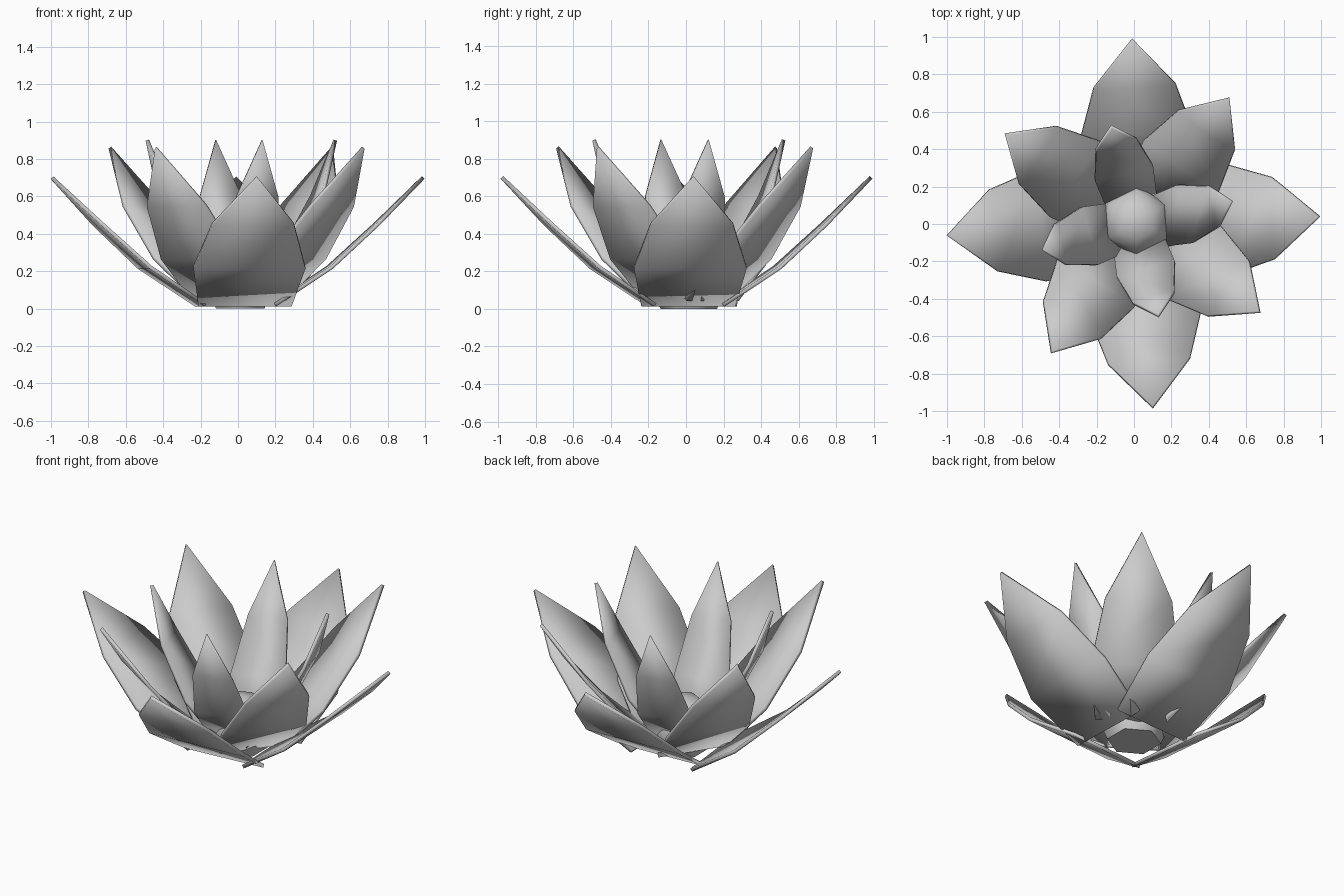
import bpy
from math import sin, cos, pi, radians
from mathutils import Vector

if "Cube" in bpy.data.objects:
    bpy.data.objects.remove(bpy.data.objects["Cube"])


def make_object(name, verts, faces):
    mesh = bpy.data.meshes.new(name)
    mesh.from_pydata(verts, [], faces)
    mesh.update()
    ob = bpy.data.objects.new(name, mesh)
    bpy.context.collection.objects.link(ob)
    bpy.ops.object.select_all(action='DESELECT')
    ob.select_set(True)
    bpy.context.view_layer.objects.active = ob
    return ob


def petal(name, tip, angle, rows, tip_z):
    """rows: (distance back from the tip, height, half width), from base to shoulder"""
    a = radians(angle)
    out, side = Vector((cos(a), sin(a), 0)), Vector((-sin(a), cos(a), 0))
    tip = Vector((tip[0], tip[1], 0))
    verts, faces = [], []
    for back, z, half in rows:
        mid = tip - out * back + Vector((0, 0, z))
        verts += [mid - side * half, mid + side * half]
    verts.append(tip + Vector((0, 0, tip_z)))
    for i in range(len(rows) - 1):
        faces.append((2 * i, 2 * i + 2, 2 * i + 3, 2 * i + 1))
    n = len(verts) - 1
    faces.append((n - 2, n, n - 1))
    ob = make_object(name, verts, faces)
    bpy.ops.object.shade_smooth_by_angle(angle=radians(30))
    mod = ob.modifiers.new("thickness", 'SOLIDIFY')
    mod.thickness = 0.02
    mod.offset = 0


# Outer, middle and inner rings of petals: rows, tip height, (tip x, tip y, direction)
rings = {
    "outer_petal": ([(0.80, 0.02, 0.25), (0.50, 0.22, 0.30), (0.25, 0.45, 0.22)], 0.70,
                    [(0.99, 0.04, 2), (-0.01, 0.985, 93), (-0.995, -0.06, 186), (0.10, -0.98, -85.5)]),
    "middle_petal": ([(0.68, 0.05, 0.20), (0.44, 0.27, 0.243), (0.21, 0.55, 0.185)], 0.86,
                     [(0.505, 0.67, 55), (-0.685, 0.48, 147), (-0.44, -0.685, -122.5), (0.67, -0.47, -37)]),
    "inner_petal": ([(0.435, 0.08, 0.135), (0.255, 0.30, 0.16), (0.10, 0.60, 0.114)], 0.90,
                    [(0.52, 0.12, 15), (-0.12, 0.52, 105), (-0.485, -0.135, 196), (0.13, -0.49, -75)]),
}
for name, (rows, tip_z, places) in rings.items():
    for i, (x, y, angle) in enumerate(places):
        petal(f"{name}_{i + 1}", (x, y), angle, rows, tip_z)

# Six-sided rounded flower centre
rings_c = [(0.15, 0.0), (0.185, 0.08), (0.19, 0.15), (0.165, 0.23), (0.10, 0.29)]
verts = [(0.012 + r * cos(pi / 6 + k * pi / 3), 0.015 + r * sin(pi / 6 + k * pi / 3), z)
         for r, z in rings_c for k in range(6)]
faces = [(6 * j + k, 6 * j + (k + 1) % 6, 6 * j + 6 + (k + 1) % 6, 6 * j + 6 + k)
         for j in range(len(rings_c) - 1) for k in range(6)]
verts.append((0.012, 0.015, 0.31))
last = 6 * (len(rings_c) - 1)
faces += [(last + k, last + (k + 1) % 6, len(verts) - 1) for k in range(6)]
faces.append(tuple(range(5, -1, -1)))
make_object("flower_centre", verts, faces)
bpy.ops.object.shade_smooth_by_angle(angle=radians(61))
